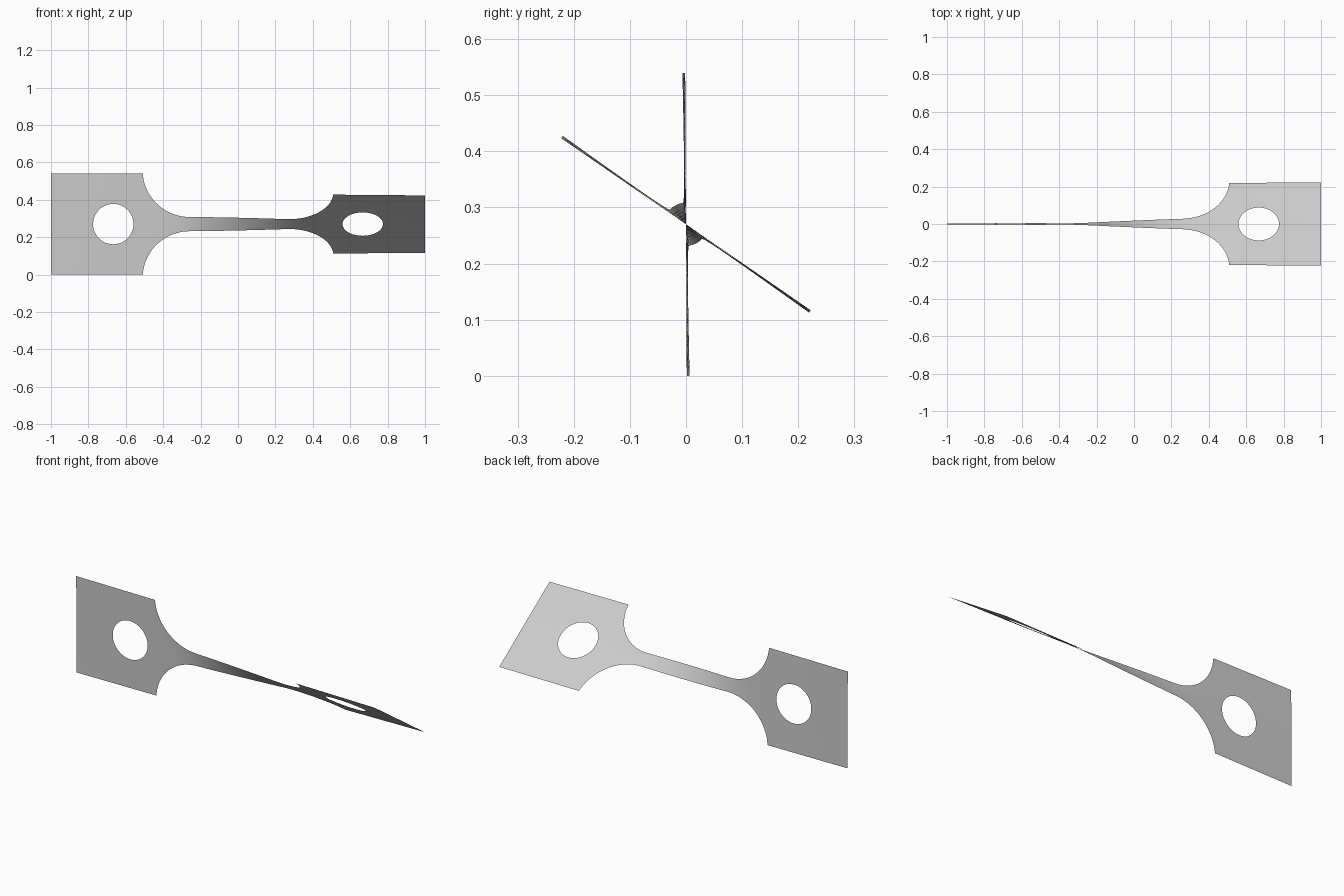
import bpy
import bmesh
from math import sin, cos, acos, pi, sqrt, radians

old = bpy.data.objects.get("Cube")
if old:
    bpy.data.objects.remove(old, do_unlink=True)

HALF_WIDTH = 0.27      # half height of the end plates
NECK = 0.0385          # half height of the neck
NECK_END = 0.26        # where the fillets begin
FILLET = 0.25          # fillet radius
HOLE_X, HOLE_R = 0.667, 0.108
START, TOTAL = radians(0.3), radians(55.1)   # twist at the first end, twist added along the strip
ROWS = 6

# Columns of one half: distance from the middle, half height, half height of the hole
half = [(NECK_END * i / 14, NECK, 0) for i in range(14)]
sweep = acos(1 - (HALF_WIDTH - NECK) / FILLET)
for i in range(21):
    a = sweep * i / 20
    half.append((NECK_END + FILLET * sin(a), NECK + FILLET * (1 - cos(a)), 0))
for i in range(25):
    a = pi * i / 24
    half.append((HOLE_X - HOLE_R * cos(a), HALF_WIDTH, HOLE_R * sin(a)))
for i in range(1, 5):
    x = HOLE_X + HOLE_R
    half.append((x + (1 - x) * i / 4, HALF_WIDTH, 0))

# Mirror the half to get the full strip
columns = [(-x, w, h) for x, w, h in reversed(half[1:])] + half

# The narrow neck takes nearly all of the twist
turn = [0.0]
for (x0, w0, _), (x1, w1, _) in zip(columns, columns[1:]):
    turn.append(turn[-1] + (x1 - x0) * (w0 ** -1.8 + w1 ** -1.8) / 2)
angles = [START + TOTAL * t / turn[-1] for t in turn]

# Skin an upper and a lower band around the holes, joined along the middle
bm = bmesh.new()
for side in (1, -1):
    grid = []
    for (x, w, h), a in zip(columns, angles):
        line = []
        for r in range(ROWS + 1):
            v = side * (h + (w - h) * r / ROWS)
            line.append(bm.verts.new((x, -v * sin(a), HALF_WIDTH + v * cos(a))))
        grid.append(line)
    for c0, c1 in zip(grid, grid[1:]):
        for r in range(ROWS):
            quad = [c0[r], c1[r], c1[r + 1], c0[r + 1]]
            bm.faces.new(quad if side > 0 else quad[::-1])
bmesh.ops.remove_doubles(bm, verts=bm.verts, dist=0.0001)

mesh = bpy.data.meshes.new("twisted_strip")
bm.to_mesh(mesh)
bm.free()
strip = bpy.data.objects.new("twisted_strip", mesh)
bpy.context.collection.objects.link(strip)

# Plain grey
grey = bpy.data.materials.new("light_grey")
grey.use_nodes = True
colour = (0.6, 0.6, 0.6, 1)
grey.diffuse_color = colour
grey.node_tree.nodes["Principled BSDF"].inputs["Base Color"].default_value = colour
mesh.materials.append(grey)

bpy.ops.object.select_all(action="DESELECT")
strip.select_set(True)
bpy.context.view_layer.objects.active = strip
bpy.ops.object.shade_smooth_by_angle(angle=radians(30))
